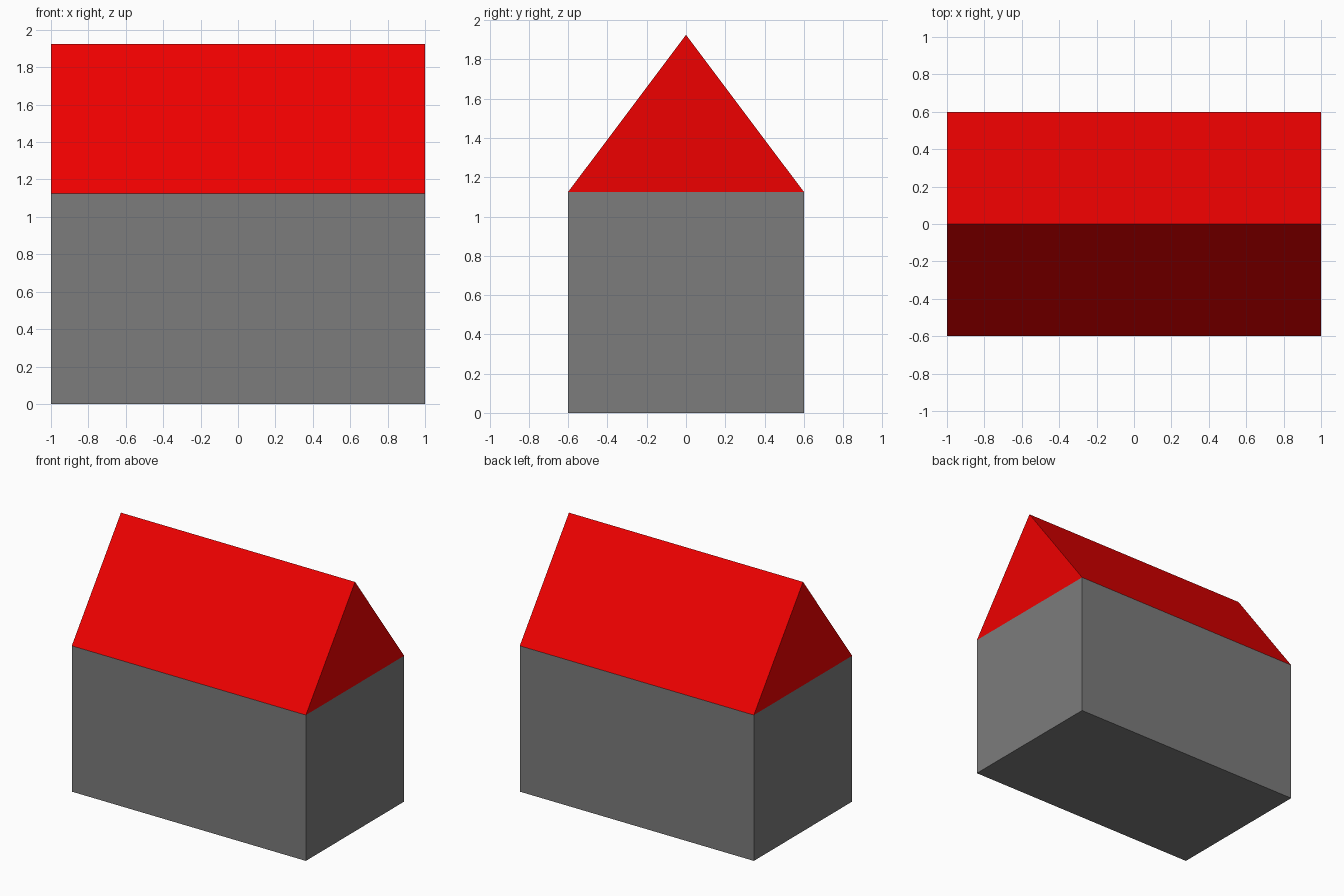
import bpy
import bmesh

if "Cube" in bpy.data.objects:
    bpy.data.objects.remove(bpy.data.objects["Cube"])

LENGTH, HALF_DEPTH = 2.0, 0.6
EAVES, RIDGE = 1.126, 1.925


def paint(name, color):
    mat = bpy.data.materials.new(name)
    mat.diffuse_color = (*color, 1.0)
    mat.use_nodes = True
    mat.node_tree.nodes["Principled BSDF"].inputs["Base Color"].default_value = mat.diffuse_color
    return mat


def extrude_profile(name, profile, material):
    """Extrude a closed (y, z) profile along x, centred on x = 0."""
    bm = bmesh.new()
    face = bm.faces.new([bm.verts.new((-LENGTH / 2, y, z)) for y, z in profile])
    result = bmesh.ops.extrude_face_region(bm, geom=[face], use_keep_orig=True)
    moved = [g for g in result["geom"] if isinstance(g, bmesh.types.BMVert)]
    bmesh.ops.translate(bm, vec=(LENGTH, 0, 0), verts=moved)
    bmesh.ops.recalc_face_normals(bm, faces=bm.faces)
    mesh = bpy.data.meshes.new(name)
    bm.to_mesh(mesh)
    bm.free()
    mesh.materials.append(material)
    obj = bpy.data.objects.new(name, mesh)
    bpy.context.collection.objects.link(obj)
    return obj


# Dark grey walls
extrude_profile("walls", [(-HALF_DEPTH, 0), (HALF_DEPTH, 0),
                          (HALF_DEPTH, EAVES), (-HALF_DEPTH, EAVES)],
                paint("wall_grey", (0.2, 0.2, 0.2)))

# Red gabled roof prism
extrude_profile("roof", [(-HALF_DEPTH, EAVES), (HALF_DEPTH, EAVES), (0, RIDGE)],
                paint("roof_red", (0.86, 0.0, 0.0)))
